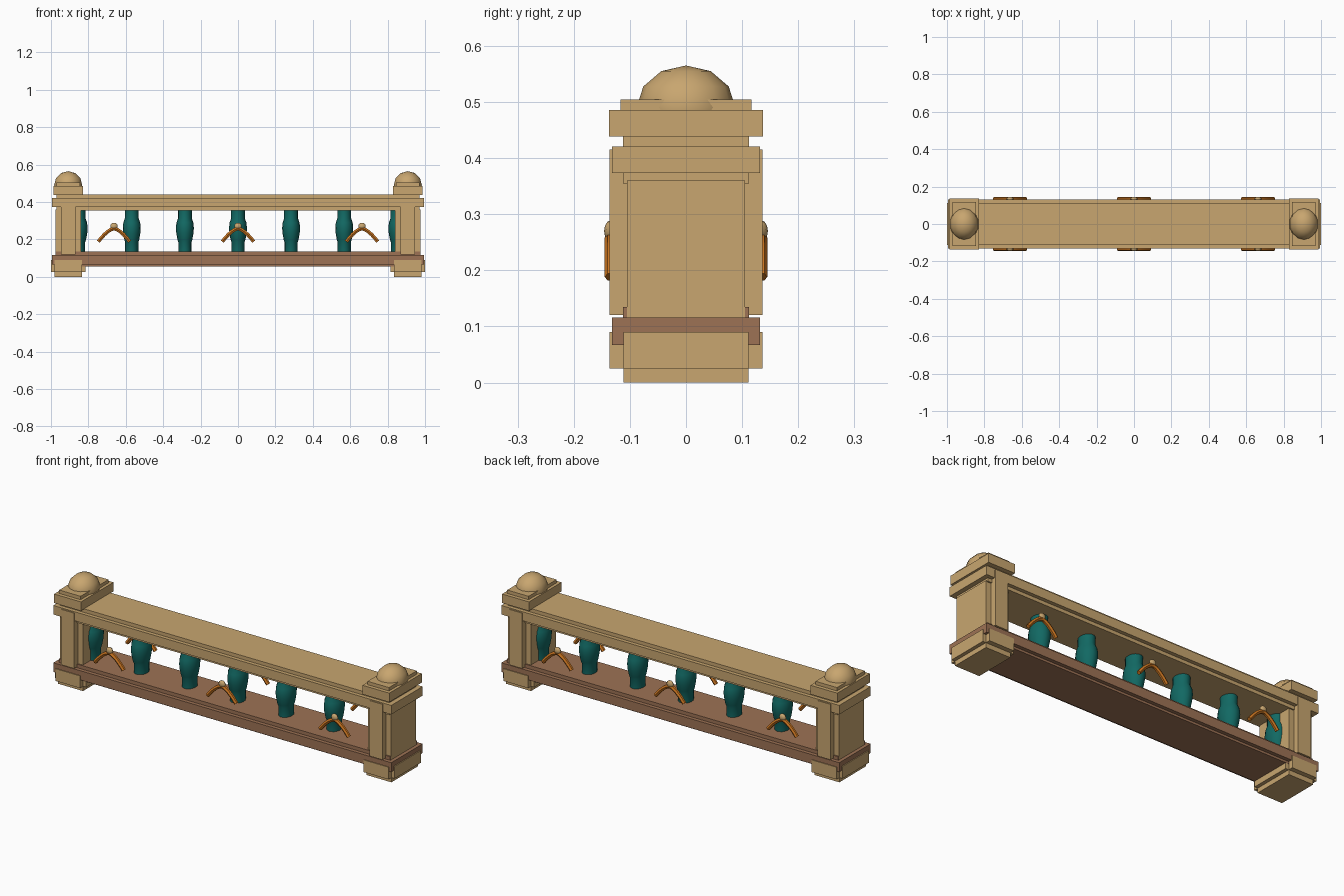
import bpy, math
from mathutils import Matrix

old = bpy.data.objects.get("Cube")
if old:
    bpy.data.objects.remove(old, do_unlink=True)


def material(name, rgb):
    m = bpy.data.materials.new(name)
    m.use_nodes = True
    m.diffuse_color = (*rgb, 1)
    bsdf = next(n for n in m.node_tree.nodes if n.type == 'BSDF_PRINCIPLED')
    bsdf.inputs["Base Color"].default_value = (*rgb, 1)
    bsdf.inputs["Roughness"].default_value = 0.8
    return m


STONE = material("sandstone", (0.58, 0.38, 0.16))
BROWN = material("brown stone", (0.34, 0.17, 0.09))
TEAL = material("teal glaze", (0.006, 0.14, 0.125))
ORANGE = material("orange metal", (0.60, 0.18, 0.015))


def finish(ob, name, mat, smooth=False):
    ob.name = name
    ob.data.materials.append(mat)
    if smooth:
        bpy.ops.object.select_all(action='DESELECT')
        ob.select_set(True)
        bpy.context.view_layer.objects.active = ob
        bpy.ops.object.shade_smooth_by_angle(angle=math.radians(50))
    return ob


def box(name, mat, x, hx, hy, z0, z1):
    """Box centred on y = 0, given half widths and its height range."""
    bpy.ops.mesh.primitive_cube_add(size=2)
    ob = bpy.context.object
    ob.data.transform(Matrix.Translation((x, 0, (z0 + z1) / 2))
                      @ Matrix.Diagonal((hx, hy, (z1 - z0) / 2, 1)))
    return finish(ob, name, mat)


def ball(name, mat, loc, radii, segments, rings):
    bpy.ops.mesh.primitive_uv_sphere_add(segments=segments, ring_count=rings, radius=1)
    ob = bpy.context.object
    ob.data.transform(Matrix.Translation(loc) @ Matrix.Diagonal((*radii, 1)))
    return finish(ob, name, mat, True)


def baluster(x):
    """Turned vase shape, slightly deeper than wide."""
    profile = [(0.035, 0.13), (0.035, 0.185), (0.040, 0.20), (0.046, 0.235),
               (0.048, 0.26), (0.045, 0.29), (0.037, 0.312), (0.037, 0.36)]
    n = 14
    verts, faces = [], []
    for r, z in profile:
        for i in range(n):
            a = math.tau * i / n
            verts.append((x + r * math.cos(a), 1.25 * r * math.sin(a), z))
    for k in range(len(profile) - 1):
        for i in range(n):
            j = (i + 1) % n
            faces.append((k * n + i, k * n + j, (k + 1) * n + j, (k + 1) * n + i))
    faces.append(tuple(reversed(range(n))))
    faces.append(tuple(range(len(verts) - n, len(verts))))
    me = bpy.data.meshes.new("baluster")
    me.from_pydata(verts, [], faces)
    ob = bpy.data.objects.new("baluster", me)
    bpy.context.collection.objects.link(ob)
    finish(ob, "baluster", TEAL, True)


def arch(x, y):
    """Bent rod hanging from a small knob."""
    cu = bpy.data.curves.new("arch_ornament", 'CURVE')
    cu.dimensions = '3D'
    cu.bevel_depth = 0.011
    cu.bevel_resolution = 1
    cu.use_fill_caps = True
    steps = 10
    sp = cu.splines.new('POLY')
    sp.points.add(steps)
    for i, p in enumerate(sp.points):
        t = 2 * i / steps - 1
        p.co = (x + 0.084 * t, y, 0.258 - 0.07 * abs(t) ** 1.6, 1)
    ob = bpy.data.objects.new("arch_ornament", cu)
    bpy.context.collection.objects.link(ob)
    bpy.ops.object.select_all(action='DESELECT')
    ob.select_set(True)
    bpy.context.view_layer.objects.active = ob
    bpy.ops.object.convert(target='MESH')
    finish(bpy.context.object, "arch_ornament", ORANGE, True)
    ball("arch_knob", STONE, (x, y, 0.27), (0.02, 0.012, 0.019), 8, 6)


# Rails: a core with a wider band around it
box("top_rail_core", STONE, 0, 0.97, 0.112, 0.355, 0.44)
box("top_rail_band", STONE, 0, 0.995, 0.132, 0.373, 0.421)
box("bottom_rail_core", BROWN, 0, 0.975, 0.112, 0.055, 0.135)
box("bottom_rail_band", BROWN, 0, 0.995, 0.132, 0.067, 0.116)

# End posts
for side, x in (("right", -0.908), ("left", 0.908)):
    box(side + "_foot", STONE, x, 0.073, 0.111, 0, 0.09)
    box(side + "_foot_band", STONE, x, 0.073, 0.136, 0.025, 0.09)
    box(side + "_foot_wing", STONE, x, 0.092, 0.111, 0.025, 0.09)
    box(side + "_post", STONE, x, 0.068, 0.105, 0.065, 0.36)
    box(side + "_pilaster", STONE, x, 0.038, 0.136, 0.12, 0.415)
    box(side + "_cap", STONE, x, 0.079, 0.137, 0.438, 0.486)
    box(side + "_cap_top", STONE, x, 0.063, 0.117, 0.48, 0.504)
    ball(side + "_dome", STONE, (x, 0, 0.49), (0.077, 0.088, 0.075), 14, 6)

# Balusters; the outer two merge into the posts
for i in range(-3, 4):
    baluster(i * 0.284)

# Ornaments on both faces
for x in (-0.663, 0, 0.663):
    for y in (-0.134, 0.134):
        arch(x, y)
